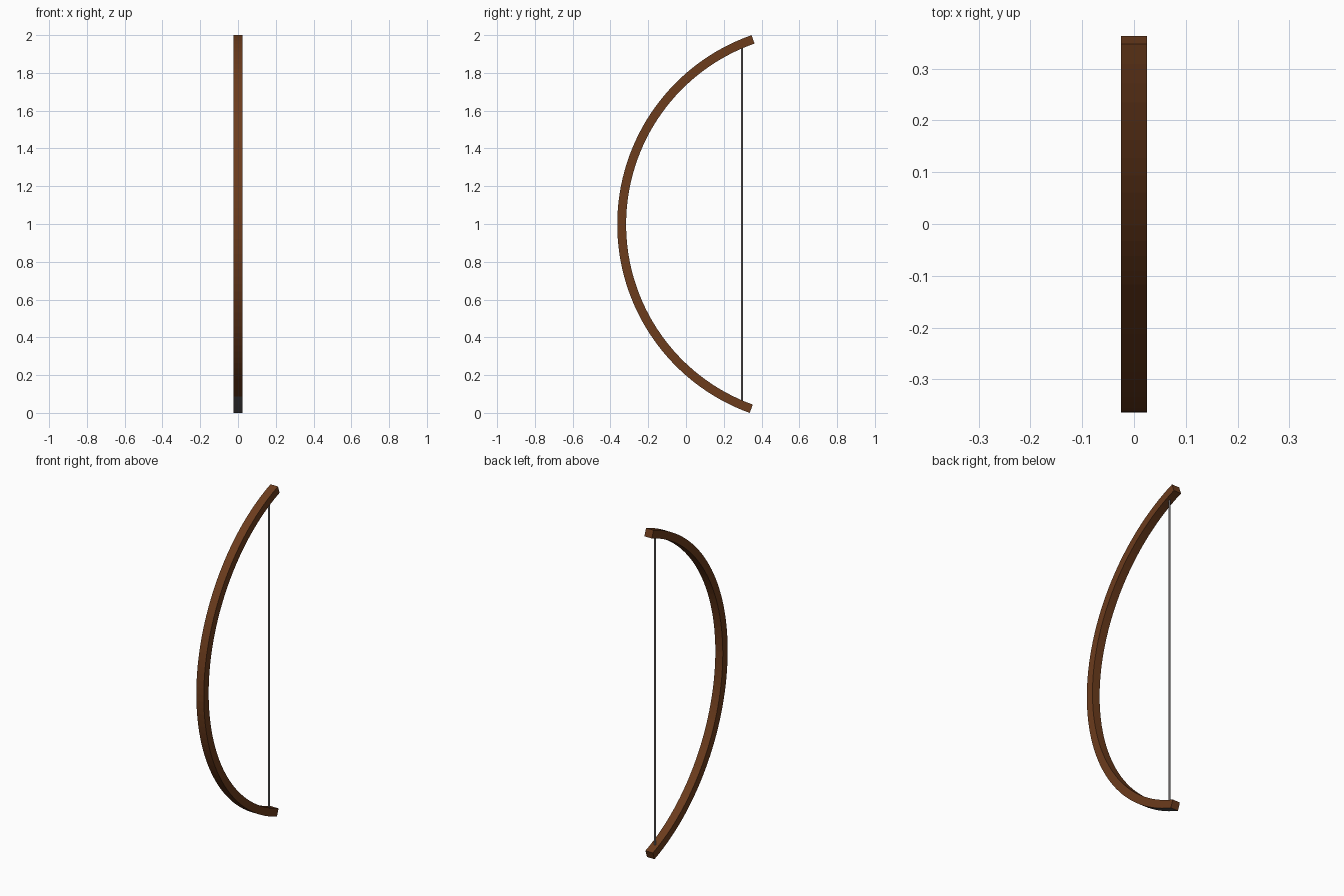
import bpy, bmesh
from math import sin, cos, radians

if "Cube" in bpy.data.objects:
    bpy.data.objects.remove(bpy.data.objects["Cube"])


def material(name, rgb):
    m = bpy.data.materials.new(name)
    m.diffuse_color = (*rgb, 1)
    m.use_nodes = True
    m.node_tree.nodes["Principled BSDF"].inputs["Base Color"].default_value = m.diffuse_color
    return m


wood = material("brown_wood", (0.15, 0.045, 0.012))
grey = material("grey_cord", (0.12, 0.11, 0.11))

# Arc of the limb in the y-z plane
CY, CZ = 0.697, 0.998
R_OUT, R_IN, HALF_W = 1.061, 1.014, 0.025
A0, A1, SEG = -70.2, 70.76, 64

# Curved wooden limb: square section swept along the arc
bm = bmesh.new()
rings = []
for i in range(SEG + 1):
    a = radians(A0 + (A1 - A0) * i / SEG)
    rings.append([bm.verts.new((x, CY - r * cos(a), CZ + r * sin(a)))
                  for x, r in ((-HALF_W, R_OUT), (HALF_W, R_OUT),
                               (HALF_W, R_IN), (-HALF_W, R_IN))])
for i, (p, q) in enumerate(zip(rings, rings[1:])):
    for k in range(4):
        f = bm.faces.new((p[k], p[(k + 1) % 4], q[(k + 1) % 4], q[k]))
        # grey patch under the lower tip
        if k == 0 and i < 5:
            f.material_index = 1
bm.faces.new(rings[0][::-1])
bm.faces.new(rings[-1])
bmesh.ops.recalc_face_normals(bm, faces=bm.faces)
mesh = bpy.data.meshes.new("bow_limb")
bm.to_mesh(mesh)
bm.free()
limb = bpy.data.objects.new("bow_limb", mesh)
bpy.context.collection.objects.link(limb)
mesh.materials.append(wood)
mesh.materials.append(grey)

# Straight bowstring between the tips
bpy.ops.mesh.primitive_cylinder_add(vertices=12, radius=0.006, depth=1.91,
                                    location=(0, 0.296, 0.998))
string = bpy.context.object
string.name = "bow_string"
string.data.materials.append(grey)
bpy.ops.object.shade_smooth_by_angle()
